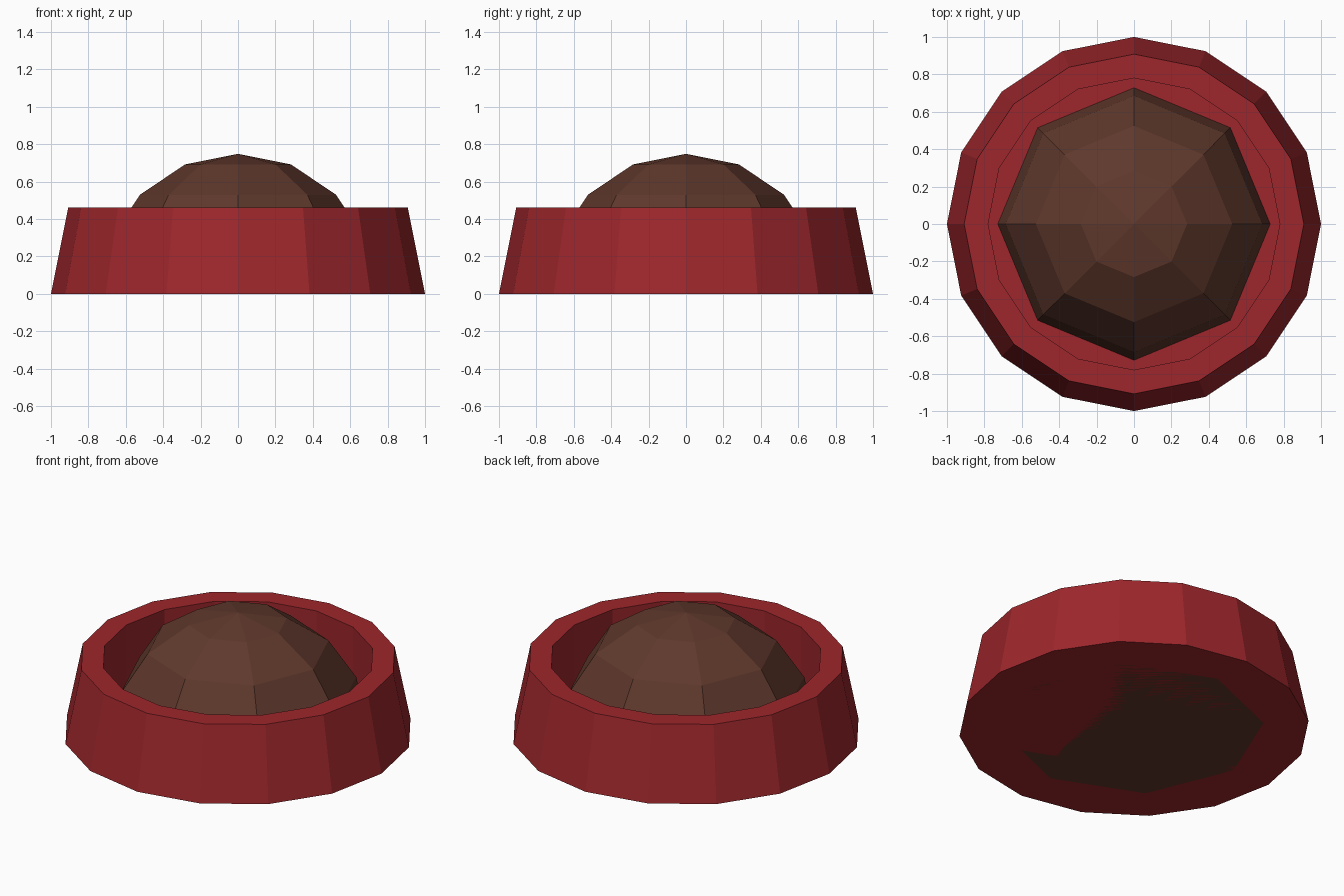
import bpy, bmesh
from math import sin, cos, pi

if "Cube" in bpy.data.objects:
    bpy.data.objects.remove(bpy.data.objects["Cube"])


def lathe(name, profile, sides, color):
    """Revolve (radius, z) points around z; radius 0 makes a pole."""
    bm = bmesh.new()
    rings = []
    for r, z in profile:
        if r == 0:
            rings.append([bm.verts.new((0, 0, z))] * sides)
        else:
            rings.append([bm.verts.new((r * cos(2 * pi * i / sides), r * sin(2 * pi * i / sides), z))
                          for i in range(sides)])
    for a, b in zip(rings, rings[1:]):
        for i in range(sides):
            j = (i + 1) % sides
            bm.faces.new(dict.fromkeys((a[i], a[j], b[j], b[i])))
    # Flat caps on open ends
    for ring in (rings[0], rings[-1]):
        if len(set(ring)) > 1:
            bm.faces.new(ring)
    bmesh.ops.recalc_face_normals(bm, faces=bm.faces[:])
    mesh = bpy.data.meshes.new(name)
    bm.to_mesh(mesh)
    bm.free()
    mat = bpy.data.materials.new(name + "_color")
    mat.diffuse_color = color
    mat.use_nodes = True
    mat.node_tree.nodes["Principled BSDF"].inputs["Base Color"].default_value = mat.diffuse_color
    mesh.materials.append(mat)
    obj = bpy.data.objects.new(name, mesh)
    bpy.context.collection.objects.link(obj)
    return obj


# Sixteen-sided bowl with a flat rim and a recessed floor
lathe("bowl", [(1, 0), (0.908, 0.46), (0.78, 0.46), (0.78, 0.07)], 16, (0.34, 0.02, 0.025, 1))

# Eight-sided half-sphere mound filling the bowl
mound = [(0.742 * cos(k * pi / 8), 0.748 * sin(k * pi / 8)) for k in range(4)] + [(0, 0.748)]
lathe("food_mound", mound, 8, (0.115, 0.04, 0.025, 1))
